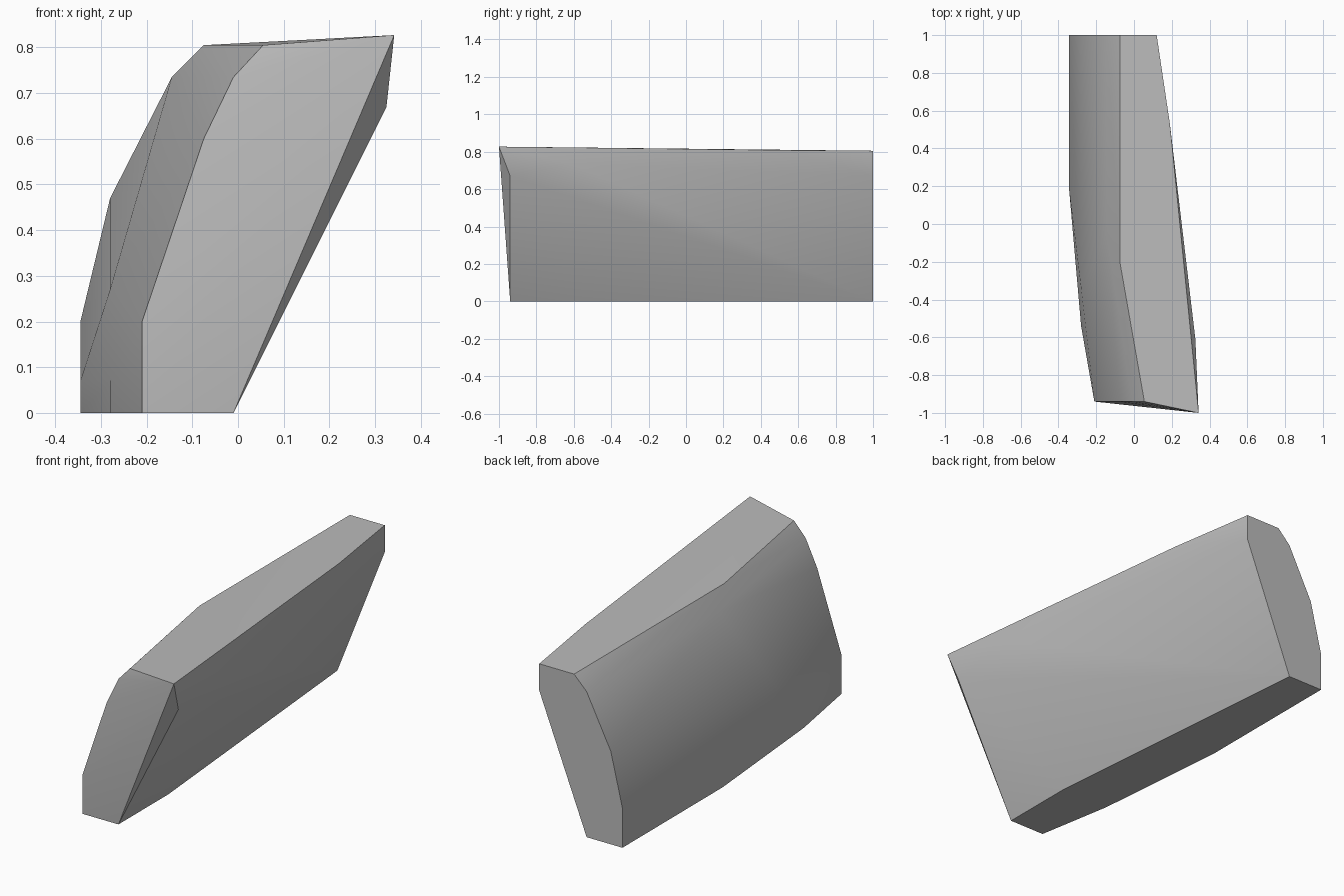
import bpy
import bmesh
import math

cube = bpy.data.objects.get("Cube")
if cube:
    bpy.data.objects.remove(cube, do_unlink=True)

# Single flat colour
grey = bpy.data.materials.new("mid_grey")
grey.use_nodes = True
colour = (0.5, 0.5, 0.5, 1.0)
grey.diffuse_color = colour
grey.node_tree.nodes["Principled BSDF"].inputs["Base Color"].default_value = colour


def section(y, outline):
    """Place an (x, z) outline at depth y."""
    return [(x, y, z) for x, z in outline]


# Cross-sections at the two ends
rear = section(1.0, [(-.345, 0), (-.345, .2), (-.28, .47), (-.145, .735),
                     (-.075, .805), (.12, .805), (.12, .67), (-.145, 0)])
front = section(-.94, [(-.21, 0), (-.21, .2), (-.075, .6), (-.01, .735),
                       (.055, .805), (.325, .67), (-.01, 0)])
front_tip = [(.342, -1.0, .827)]

# Points where the long sides bend between the ends
outer_bends = [(-.345, .2, 0), (-.345, .2, .07), (-.28, -.54, 0), (-.28, -.54, .07),
               (-.28, -.34, .27), (-.21, -.47, .4), (-.21, .1, .53),
               (-.145, -.05, .735), (-.075, -.2, .805)]
inner_bends = [(.19, .53, .808), (.325, -.61, .735), (-.01, -.54, 0)]

# Skin the sections into one convex slab
bm = bmesh.new()
for point in rear + front + front_tip + outer_bends + inner_bends:
    bm.verts.new(point)
hull = bmesh.ops.convex_hull(bm, input=bm.verts[:])
unused = {g for g in hull["geom_interior"] + hull["geom_unused"]
          if isinstance(g, bmesh.types.BMVert)}
bmesh.ops.delete(bm, geom=list(unused), context="VERTS")
bmesh.ops.dissolve_limit(bm, angle_limit=math.radians(0.3),
                         verts=bm.verts[:], edges=bm.edges[:])
bmesh.ops.recalc_face_normals(bm, faces=bm.faces[:])

mesh = bpy.data.meshes.new("curved_slab")
bm.to_mesh(mesh)
bm.free()
mesh.materials.append(grey)
slab = bpy.data.objects.new("curved_slab", mesh)
bpy.context.collection.objects.link(slab)

# Smooth the curved side, keep the end and top edges crisp
bpy.ops.object.select_all(action="DESELECT")
slab.select_set(True)
bpy.context.view_layer.objects.active = slab
bpy.ops.object.shade_smooth_by_angle(angle=math.radians(32))
